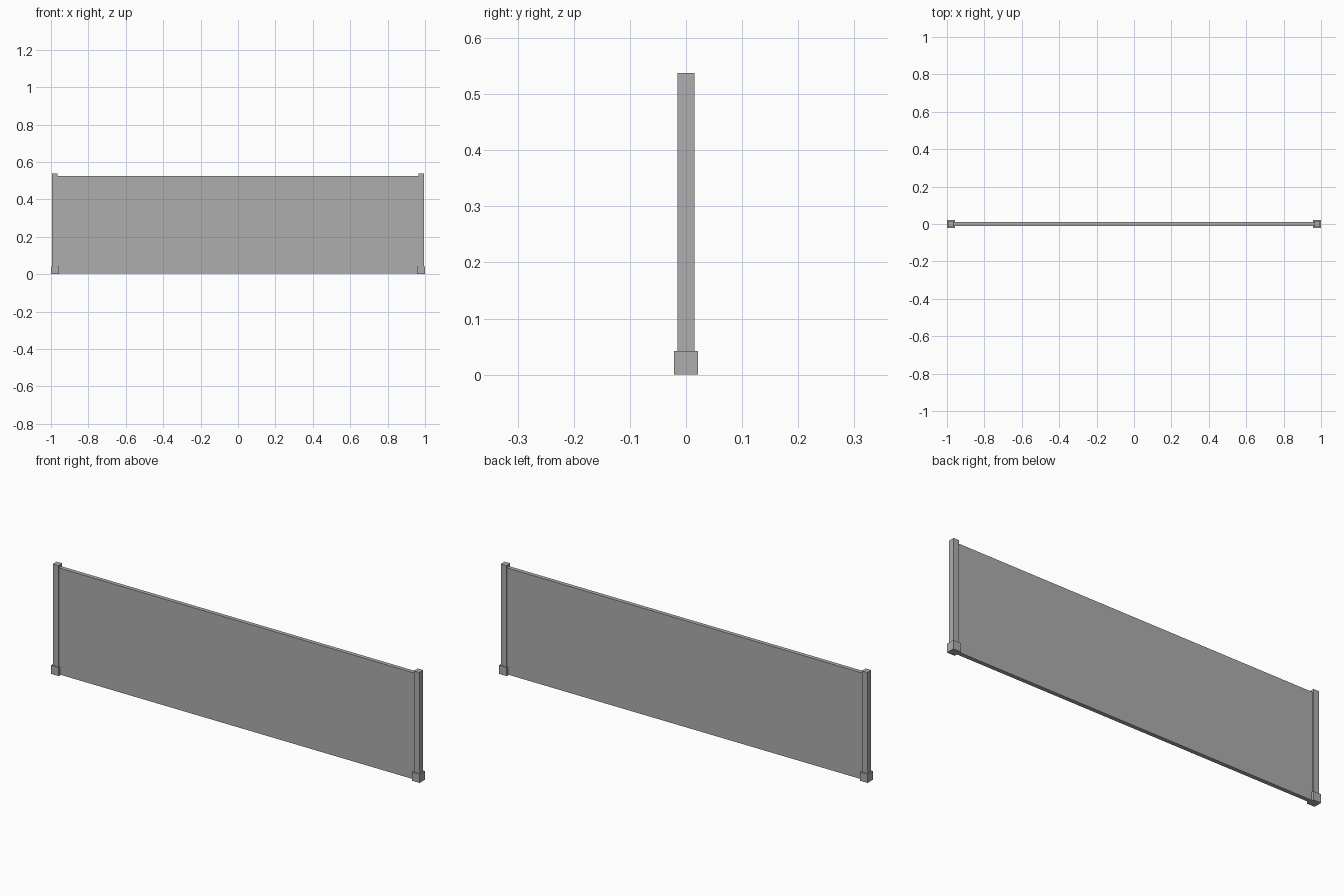
import bpy

cube = bpy.data.objects.get("Cube")
if cube:
    bpy.data.objects.remove(cube, do_unlink=True)

# Single flat grey
grey = bpy.data.materials.new("grey")
grey.use_nodes = True
colour = (0.42, 0.42, 0.42, 1)
grey.diffuse_color = colour
grey.node_tree.nodes["Principled BSDF"].inputs["Base Color"].default_value = colour


def box(name, x, width, depth, bottom, top):
    """Box centred on y = 0, spanning bottom to top."""
    bpy.ops.mesh.primitive_cube_add(size=1, location=(x, 0, (bottom + top) / 2))
    obj = bpy.context.object
    obj.name = name
    obj.scale = (width, depth, top - bottom)
    bpy.ops.object.transform_apply(location=False, rotation=False, scale=True)
    obj.data.materials.append(grey)
    return obj


POST_X = 0.979
POST = 0.03
FOOT = 0.042

# Thin panel stretched between the posts
box("panel", 0, 2 * POST_X, 0.02, 0.003, 0.525)

# Square posts standing in slightly wider feet
for side, sign in (("left", 1), ("right", -1)):
    box(side + "_post", sign * POST_X, POST, POST, 0.003, 0.538)
    box(side + "_foot", sign * POST_X, FOOT, FOOT, 0, FOOT)
